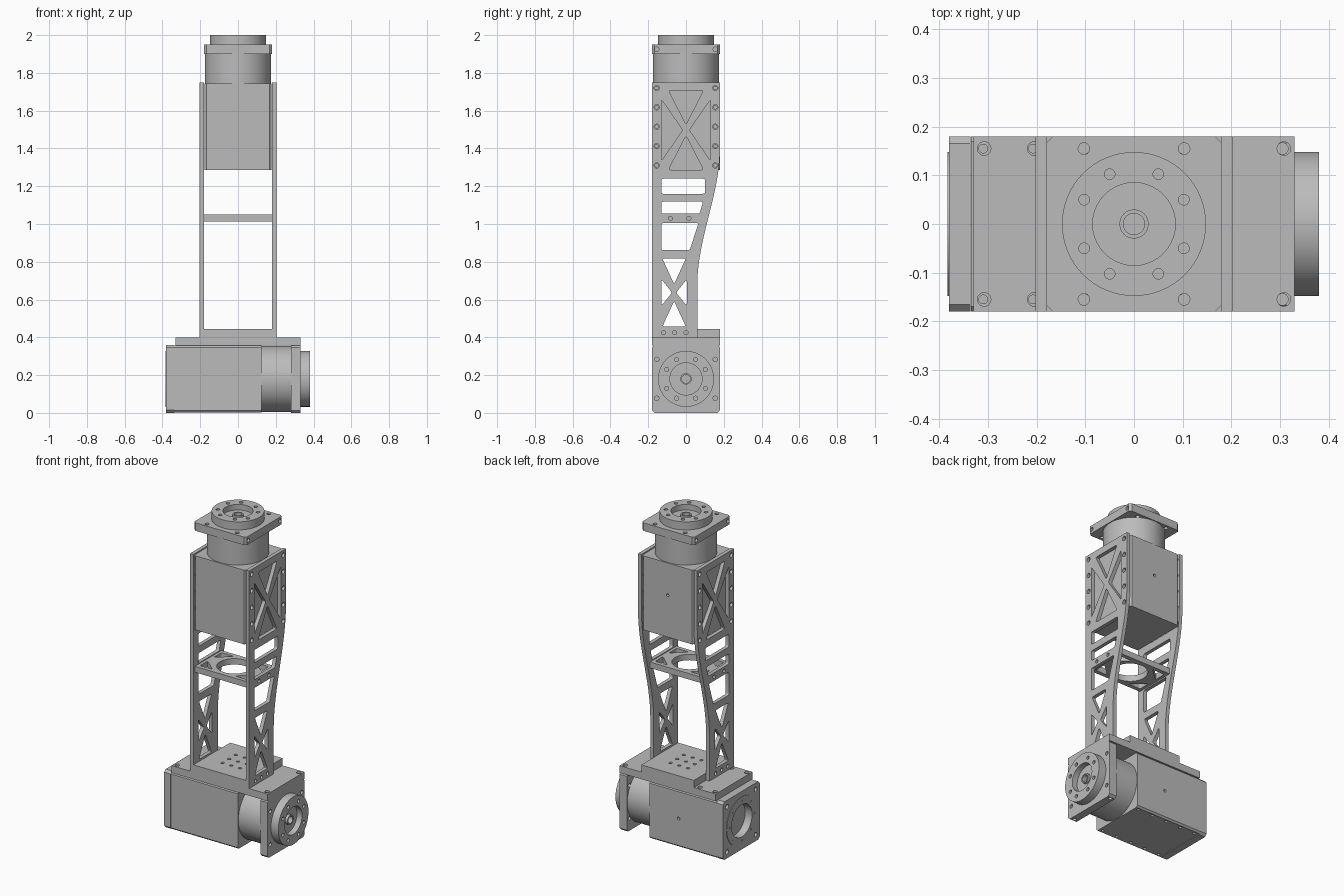
import bpy, bmesh, math
from mathutils import Matrix, Vector

if "Cube" in bpy.data.objects:
    bpy.data.objects.remove(bpy.data.objects["Cube"], do_unlink=True)

# One grey for the whole machine
grey = bpy.data.materials.new("machined_grey")
grey.use_nodes = True
GREY = (0.5, 0.5, 0.5, 1)
grey.diffuse_color = GREY
grey.node_tree.nodes["Principled BSDF"].inputs["Base Color"].default_value = GREY

T = Matrix.Translation
ID = Matrix.Identity(4)


def circle(x, y, r, n=14):
    return [(x + r * math.cos(2 * math.pi * i / n), y + r * math.sin(2 * math.pi * i / n))
            for i in range(n)]


def rect(x0, x1, y0, y1):
    return [(x0, y0), (x1, y0), (x1, y1), (x0, y1)]


def soften(points, r, steps=4):
    """Round every corner of a polygon; one step gives a chamfer."""
    out = []
    for i, p in enumerate(points):
        p = Vector(p)
        a = p + (Vector(points[i - 1]) - p).normalized() * r
        b = p + (Vector(points[(i + 1) % len(points)]) - p).normalized() * r
        for k in range(steps + 1):
            t = k / steps
            out.append(tuple(a * (1 - t) ** 2 + p * 2 * t * (1 - t) + b * t * t))
    return out


def evaluated(obj):
    return bpy.data.meshes.new_from_object(obj.evaluated_get(bpy.context.evaluated_depsgraph_get()))


def finish(obj):
    obj.data.materials.clear()
    obj.data.materials.append(grey)
    bpy.ops.object.select_all(action='DESELECT')
    obj.select_set(True)
    bpy.context.view_layer.objects.active = obj
    bpy.ops.object.shade_smooth_by_angle(angle=math.radians(30))


def plate(name, outline, holes, z0, z1, frame=ID):
    """Extrude a flat outline with holes from z0 to z1 in the given frame."""
    curve = bpy.data.curves.new(name, 'CURVE')
    curve.dimensions = '2D'
    curve.fill_mode = 'BOTH'
    curve.extrude = (z1 - z0) / 2
    for loop in [outline] + holes:
        s = curve.splines.new('POLY')
        s.points.add(len(loop) - 1)
        for pt, (x, y) in zip(s.points, loop):
            pt.co = (x, y, 0, 1)
        s.use_cyclic_u = True
    tmp = bpy.data.objects.new(name + "_profile", curve)
    bpy.context.collection.objects.link(tmp)
    mesh = evaluated(tmp)
    bpy.data.objects.remove(tmp, do_unlink=True)
    mesh.transform(frame @ T((0, 0, (z0 + z1) / 2)))
    bm = bmesh.new()
    bm.from_mesh(mesh)
    bmesh.ops.remove_doubles(bm, verts=bm.verts, dist=1e-5)
    bmesh.ops.recalc_face_normals(bm, faces=bm.faces)
    bm.to_mesh(mesh)
    bm.free()
    mesh.name = name
    obj = bpy.data.objects.new(name, mesh)
    bpy.context.collection.objects.link(obj)
    finish(obj)
    return obj


def drill(obj, spots, r, depth, frame):
    """Cut blind holes; spots are (position, axis) pairs in the frame."""
    bm = bmesh.new()
    for pos, axis in spots:
        turn = Vector(axis).to_track_quat('Z', 'Y').to_matrix().to_4x4()
        bmesh.ops.create_cone(bm, cap_ends=True, segments=14, radius1=r, radius2=r,
                              depth=depth * 2, matrix=frame @ T(pos) @ turn)
    mesh = bpy.data.meshes.new("drill")
    bm.to_mesh(mesh)
    bm.free()
    cutter = bpy.data.objects.new("drill", mesh)
    cutter.hide_render = True
    bpy.context.collection.objects.link(cutter)
    mod = obj.modifiers.new("holes", 'BOOLEAN')
    mod.operation = 'DIFFERENCE'
    mod.solver = 'EXACT'
    mod.object = cutter
    result = evaluated(obj)
    obj.modifiers.clear()
    obj.data = result
    bpy.data.objects.remove(cutter, do_unlink=True)
    finish(obj)


H = 0.18          # half width of the square motor section
E = 0.155         # screw offset from the axis
SCREW = 0.012
ROWS = [0.025 + 0.1025 * k for k in range(5)]
square = rect(-H, H, -H, H)


def actuator(name, frame):
    """Motor box, gearbox drum, square flange and output disc along local z."""
    w = H - 0.003
    box = plate(name + "_motor_box", soften(rect(-w, w, -H, H), 0.01, 1), [], 0, 0.46, frame)
    spots = [((sx * w, sy * E, z), (sx, 0, 0)) for sx in (-1, 1) for sy in (-1, 1) for z in ROWS]
    drill(box, spots + [((0, H, 0.26), (0, 1, 0))], 0.009, 0.02, frame)
    plate(name + "_gearbox_drum", circle(0, 0, 0.175, 64), [], 0.46, 0.615, frame)
    corner = [circle(sx * 0.103, sy * E, SCREW) for sx in (-1, 1) for sy in (-1, 1)]
    flange = plate(name + "_flange", soften(square, 0.013, 1), corner, 0.615, 0.665, frame)
    drill(flange, [((sx * H, sy * E, 0.64), (sx, 0, 0)) for sx in (-1, 1) for sy in (-1, 1)],
          SCREW, 0.02, frame)
    ring = [circle(0.114 * math.cos(a), 0.114 * math.sin(a), 0.011)
            for a in [math.radians(q * 90 + d) for q in range(4) for d in (26, 64)]]
    plate(name + "_output_disc", circle(0, 0, 0.148, 64), ring + [circle(0, 0, 0.085, 40)],
          0.665, 0.715, frame)
    plate(name + "_disc_floor", circle(0, 0, 0.086, 40), [circle(0, 0, 0.022, 24)],
          0.665, 0.68, frame)
    plate(name + "_hub", circle(0, 0, 0.03, 24), [circle(0, 0, 0.022, 24)], 0.67, 0.695, frame)


upright = T((0, 0, 1.285))
lying = T((-0.335, 0, H)) @ Matrix.Rotation(math.pi / 2, 4, 'Y')
actuator("upper", upright)
actuator("lower", lying)

# Rear cap of the lower motor with a bored centre
cap_holes = [circle(sx * 0.14, sy * 0.14, 0.014) for sx in (-1, 1) for sy in (-1, 1)]
plate("rear_cap", soften(square, 0.014, 1), cap_holes + [circle(0, 0, 0.1, 40)],
      -0.045, -0.001, lying)
rim_holes = [circle(0.122 * math.cos(a), 0.122 * math.sin(a), 0.007, 10)
             for a in [math.pi / 4 * k for k in range(8)]]
plate("rear_rim", circle(0, 0, 0.148, 64), rim_holes + [circle(0, 0, 0.1, 40)],
      -0.048, -0.045, lying)

# Base plate and raised pad on the lower motor
mounts = [circle(x, sy * E, 0.014) for x in (-0.308, -0.205, 0.308) for sy in (-1, 1)]
plate("base_plate", rect(-0.33, 0.33, -H, H), mounts, 0.356, 0.4)
pad_holes = [circle(x * 0.06, y * 0.065, 0.01) for x in (-1, 0, 1) for y in (-1, 0, 1)]
plate("raised_pad", rect(-H, H, -H, H), pad_holes, 0.4, 0.445)

# Side rails: straight front edge, swept back edge, lightening windows
def sweep(z):
    t = min(max((z - 0.68) / 0.72, 0), 1)
    return 0.06 + (H - 0.06) * t * t * (3 - 2 * t)


back_edge = [(sweep(z), z) for z in [0.68 + 0.03 * k for k in range(25)]]
rail = [(-H, 0.4), (0.06, 0.4)] + back_edge + [(H, 1.75), (-H, 1.75)]


def truss(yc, zc, w, h, apex_y, apex_z, trim_y, trim_z):
    """Four triangular windows leaving an X-shaped brace."""
    tris = []
    for s in (-1, 1):
        tris.append([(yc - trim_y, zc + s * h), (yc + trim_y, zc + s * h), (yc, zc + s * apex_z)])
        tris.append([(yc + s * w, zc - trim_z), (yc + s * w, zc + trim_z), (yc + s * apex_y, zc)])
    return [soften(t, 0.012) for t in tris]


windows = truss(0, 1.497, 0.13, 0.21, 0.018, 0.03, 0.092, 0.162)
windows += truss(-0.063, 0.637, 0.067, 0.18, 0.011, 0.045, 0.062, 0.07)
windows += [soften(p, 0.01) for p in (
    rect(-0.13, 0.1, 1.16, 1.24),
    [(-0.13, 1.055), (0.072, 1.055), (0.09, 1.118), (-0.13, 1.118)],
    [(-0.13, 0.862), (0.02, 0.862), (0.066, 1.005), (-0.13, 1.005)])]
windows += [circle(y, 0.425, 0.011) for y in (-0.12, -0.06, 0)]
windows += [circle(y, 1.03, 0.011) for y in (-0.083, 0.015)]
windows += [circle(s * E, 1.285 + z, 0.014) for s in (-1, 1) for z in ROWS]
side = Matrix(((0, 0, 1, 0), (1, 0, 0, 0), (0, 1, 0, 0), (0, 0, 0, 1)))
plate("left_side_rail", rail, windows, H, 0.203, side)
plate("right_side_rail", rail, windows, -0.203, -H, side)

# Cross brace between the rails with a cable opening
gussets = [soften([(sx * 0.162, sy * 0.105), (sx * 0.078, sy * 0.105), (sx * 0.162, sy * 0.03)], 0.008)
           for sx in (-1, 1) for sy in (-1, 1)]
plate("cross_brace", rect(-H, H, -0.13, 0.13), gussets + [circle(0, 0, 0.1, 40)],
      1.013, 1.05, T((0, -0.035, 0)))
